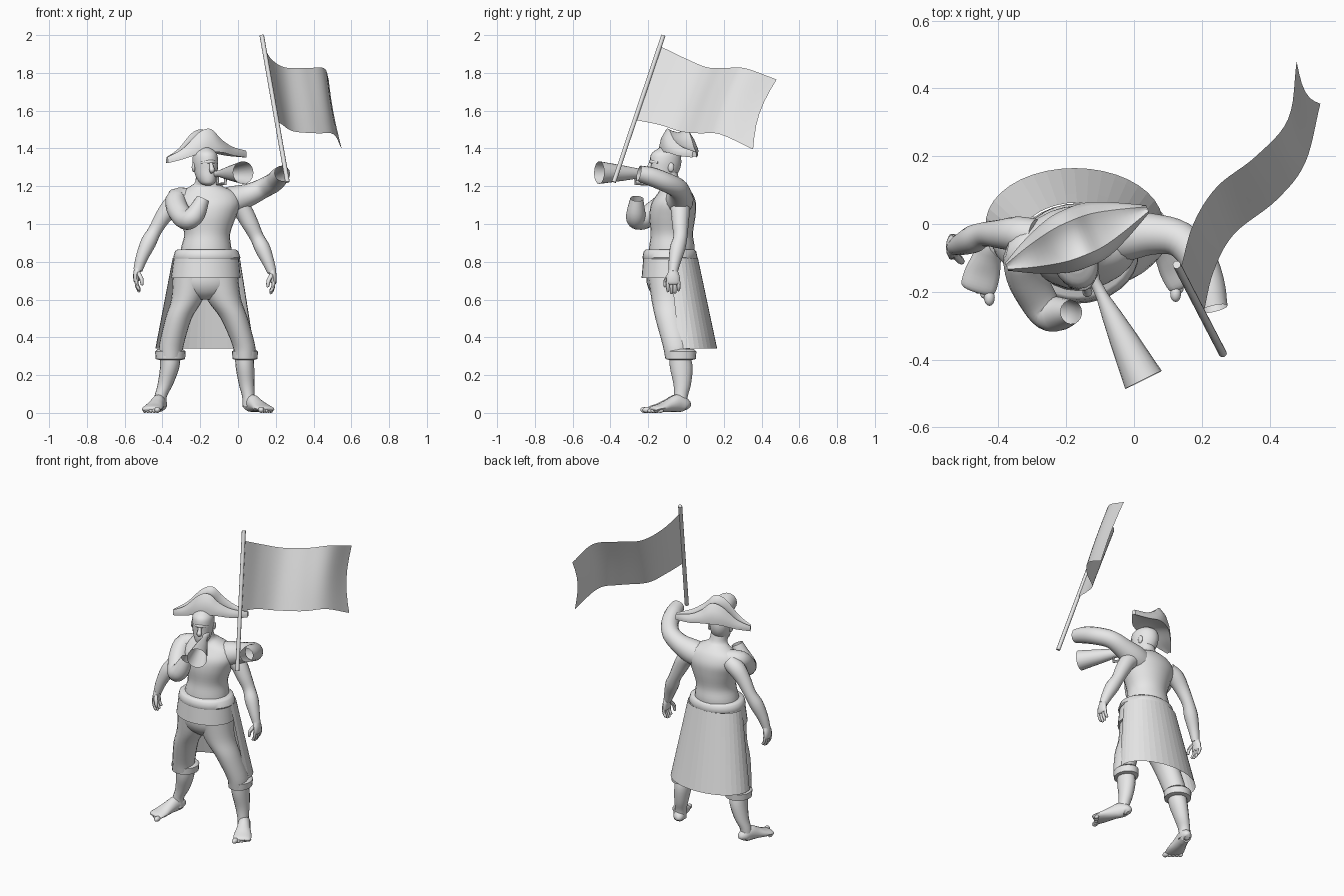
import bpy, bmesh, math
from mathutils import Vector

grey = bpy.data.materials.new("plain_grey")
grey.diffuse_color = (0.8, 0.8, 0.8, 1)


def spline(rows, steps):
    """Catmull-Rom interpolation through equal-length tuples."""
    p = [Vector(r) for r in rows]
    p = [2 * p[0] - p[1]] + p + [2 * p[-1] - p[-2]]
    out = []
    for i in range(1, len(p) - 2):
        a, b, c, d = p[i - 1:i + 3]
        for k in range(steps):
            t = k / steps
            out.append(0.5 * (2 * b + (c - a) * t + (2 * a - 5 * b + 4 * c - d) * t * t
                              + (3 * b - a - 3 * c + d) * t ** 3))
    return out + [p[-2]]


def grid(name, rings, closed=True, caps=(False, False), angle=45):
    """Skin a list of point rings into one surface."""
    bm = bmesh.new()
    vs = [[bm.verts.new(p) for p in r] for r in rings]
    n = len(vs[0])
    for r0, r1 in zip(vs, vs[1:]):
        for i in range(n if closed else n - 1):
            j = (i + 1) % n
            bm.faces.new((r0[i], r0[j], r1[j], r1[i]))
    if caps[0]:
        bm.faces.new(vs[0][::-1])
    if caps[1]:
        bm.faces.new(vs[-1])
    bmesh.ops.recalc_face_normals(bm, faces=bm.faces)
    me = bpy.data.meshes.new(name)
    bm.to_mesh(me)
    bm.free()
    me.materials.append(grey)
    ob = bpy.data.objects.new(name, me)
    bpy.context.collection.objects.link(ob)
    bpy.context.view_layer.objects.active = ob
    ob.select_set(True)
    bpy.ops.object.shade_smooth_by_angle(angle=math.radians(angle))
    ob.select_set(False)
    return ob


def sweep(name, rows, ref=(1, 0, 0), n=16, steps=4, caps=(True, True), flat=False):
    """Elliptical tube; rows are x, y, z, half width, half depth. flat keeps rings level."""
    rows = [tuple(r) if len(r) == 5 else (*r, r[3]) for r in rows]
    pts = spline(rows, steps) if steps > 1 else [Vector(r) for r in rows]
    cs = [Vector(p[:3]) for p in pts]
    rings = []
    for i, c in enumerate(cs):
        t = cs[min(i + 1, len(cs) - 1)] - cs[max(i - 1, 0)]
        t = Vector((0, 0, 1)) if flat else t.normalized()
        r = Vector(ref)
        side = (r - t * r.dot(t)).normalized()
        up = t.cross(side)
        a, b = max(pts[i][3], 0.001), max(pts[i][4], 0.001)
        rings.append([c + side * a * math.cos(w) + up * b * math.sin(w)
                      for w in (2 * math.pi * k / n for k in range(n))])
    return grid(name, rings, caps=caps)


def blob(name, x, y, z, rx, ry, rz):
    k = [i * math.pi / 10 for i in range(11)]
    sweep(name, [(x, y, z - rz * math.cos(a), rx * math.sin(a), ry * math.sin(a)) for a in k],
          steps=1, flat=True)


# Torso and neck
sweep("torso", [(-.17, -.08, .82, .14, .12), (-.168, -.075, .88, .132, .12), (-.163, -.075, .95, .122, .112),
                (-.16, -.072, 1.04, .15, .122), (-.16, -.065, 1.11, .172, .118), (-.16, -.058, 1.165, .15, .09),
                (-.168, -.065, 1.2, .085, .065), (-.172, -.085, 1.225, .054, .055), (-.174, -.1, 1.28, .05, .052)],
      n=24, flat=True)

# Head, turned towards the speaking trumpet
F = Vector((.36, -.93, 0))
S = Vector((.93, .36, 0))
H = Vector((-.172, -.112, 0))
rings = []
for z, f, w, d in spline([(1.205, .035, .015, .015), (1.215, .03, .036, .045), (1.245, .015, .052, .068),
                          (1.29, 0, .062, .082), (1.335, -.004, .066, .086), (1.375, -.004, .058, .075),
                          (1.405, -.004, .025, .03)], 4):
    rings.append([H + Vector((0, 0, z)) + F * (f + d * math.sin(a)) + S * w * math.cos(a)
                  for a in (2 * math.pi * k / 20 for k in range(20))])
grid("head", rings, caps=(True, True))


def on_head(f, s, z):
    return (*(H + F * f + S * s + Vector((0, 0, z)))[:], )


sweep("nose", [(*on_head(.078, 0, 1.33), .008), (*on_head(.09, 0, 1.3), .012),
               (*on_head(.095, 0, 1.285), .015), (*on_head(.08, 0, 1.272), .006)], n=10)
sweep("brow", [(*on_head(.055, -.045, 1.325), .006), (*on_head(.08, 0, 1.33), .01),
               (*on_head(.055, .045, 1.325), .006)], ref=(0, 0, 1), n=10)
for s in (-1, 1):
    blob("ear", *on_head(-.01, .064 * s, 1.3), .01, .017, .025)

# Cocked hat: wide brim panels folded up around a lower crown
fold = [(-1, 0), (-1.02, .3), (-.88, .7), (-.62, 1), (-.45, .93), (0, .84), (.4, .9),
        (.6, .97), (.88, .65), (1.02, .3), (1, 0), (.5, .12), (0, .16), (-.5, .12)]
rings = []
for s, lo, hi, w in spline([(-.228, 1.322, 1.355, .012), (-.15, 1.345, 1.4, .052), (-.065, 1.375, 1.485, .083),
                            (0, 1.38, 1.503, .09), (.06, 1.378, 1.45, .085), (.13, 1.362, 1.41, .058),
                            (.222, 1.352, 1.388, .012)], 5):
    rings.append([Vector((-.165, -.04, lo + (hi - lo) * h)) + Vector((.925, .38, 0)) * s
                  + Vector((-.38, .925, 0)) * w * v for v, h in fold])
grid("cocked_hat", rings, caps=(True, True), angle=35)

# Speaking trumpet with open bell and handle
mouth, bell = Vector((-.125, -.15, 1.265)), Vector((.028, -.46, 1.272))
prof = [(0, .024), (.06, .016), (.2, .018), (.38, .029), (.6, .041), (1, .06), (.98, .055), (.6, .035), (.4, .02)]
sweep("speaking_trumpet", [(*mouth.lerp(bell, t), r, r) for t, r in prof[:6]], n=20, steps=1, caps=(True, False))
sweep("trumpet_handle", [(*mouth.lerp(bell, .12), .008), (*(mouth.lerp(bell, .1) - Vector((0, 0, .055))), .008),
                         (*(mouth.lerp(bell, .38) - Vector((0, 0, .055))), .008),
                         (*mouth.lerp(bell, .38), .008)], ref=S, n=8, steps=1)

# Belt, hip wrap, and trousers seat
sweep("belt", [(-.165, -.085, .815, .174, .142), (-.165, -.085, .822, .178, .146), (-.166, -.085, .855, .168, .139),
               (-.166, -.085, .865, .155, .128)], n=32, steps=1, flat=True)
sweep("hip_wrap", [(-.17, -.088, .715, .184, .147), (-.168, -.086, .82, .172, .14)], n=32, steps=1, flat=True)
sweep("trouser_seat", [(-.17, -.085, .8, .16, .12), (-.17, -.09, .7, .172, .12), (-.17, -.088, .64, .14, .1),
                       (-.17, -.085, .6, .05, .06)], n=24, flat=True)

# Open-fronted coat skirt hanging behind
rings = []
for t in (0, .2, .5, 1):
    rx, ry, cy = .178 + .084 * t, .125 + .04 * t, -.062 + .062 * t
    rings.append([Vector((-.168 - .008 * t + rx * math.cos(a), cy + ry * math.sin(a), .82 - .48 * t))
                  for a in (math.radians(-12 + 204 * k / 22) for k in range(23))])
grid("coat_skirt", rings, closed=False, angle=5)

# Trouser legs, cuffs, bare shins
legs = {"left": [(-.245, -.09, .72, .1, .11), (-.27, -.088, .6, .084, .095), (-.315, -.08, .5, .07, .082),
                 (-.352, -.052, .36, .065, .072), (-.358, -.045, .29, .06, .065)],
        "right": [(-.1, -.09, .72, .1, .11), (-.073, -.088, .6, .09, .095), (-.02, -.08, .5, .072, .082),
                  (.03, -.052, .36, .06, .072), (.037, -.045, .29, .056, .065)]}
shins = {"left": [(-.358, -.035, .32, .055, .055), (-.362, -.025, .24, .051, .06), (-.385, -.02, .15, .041, .046),
                  (-.41, -.027, .085, .033, .036), (-.412, -.03, .03, .035, .038)],
         "right": [(.033, -.035, .32, .05, .055), (.037, -.025, .24, .049, .06), (.046, -.02, .15, .041, .046),
                   (.055, -.027, .085, .033, .036), (.06, -.03, .03, .035, .038)]}
feet = {"left": ((-.405, 0), (-.28, -.96)), "right": ((.05, 0), (.5, -.866))}
for sd in legs:
    sweep(sd + "_trouser_leg", legs[sd], n=20, flat=True)
    sweep(sd + "_shin", shins[sd], n=16, flat=True)
    x, y = legs[sd][-1][0], -.028
    k = .078 if sd == "left" else .066
    sweep(sd + "_trouser_cuff", [(x, y, .28, k - .02, .06), (x, y, .285, k, .08), (x, y, .325, k + .003, .083),
                                 (x, y, .338, k - .012, .07)], n=20, steps=1, flat=True)
    # Bare foot with five toes
    (hx, hy), (dx, dy) = feet[sd]
    prof = [(-.008, .015, .02), (.005, .032, .036), (.05, .036, .047), (.1, .042, .036),
            (.15, .052, .024), (.195, .052, .016), (.205, .04, .01)]
    sweep(sd + "_foot", [(hx + dx * t, hy + dy * t, h + .004, w, h) for t, w, h in prof], ref=(-dy, dx, 0))
    big = 1 if sd == "left" else -1
    for i in range(5):
        v = big * (.04 - .02 * i)
        t = .215 - .009 * i
        r = .016 if i == 0 else .011
        px, py = hx + dx * t - dy * v, hy + dy * t + dx * v
        blob(sd + "_toe", px, py, r, r, r * 1.5, r)

# Two hanging arms with hands
arms = {"left": (-1, [(-.29, -.035, 1.13, .05), (-.345, -.03, 1.1, .052), (-.395, -.03, 1.04, .043),
                      (-.44, -.03, .965, .036), (-.475, -.045, .9, .041), (-.51, -.06, .82, .032),
                      (-.53, -.068, .755, .024)]),
        "right": (1, [(-.03, -.035, 1.12, .055), (.025, -.03, 1.07, .05), (.065, -.03, 1.0, .044),
                      (.1, -.03, .93, .037), (.13, -.045, .87, .041), (.16, -.06, .80, .032),
                      (.18, -.068, .745, .024)])}
for sd, (m, rows) in arms.items():
    sweep(sd + "_hanging_arm", rows, ref=(0, 1, 0))
    x, y, z = rows[-1][:3]
    sweep(sd + "_palm", [(x, y, z + .01, .024, .02), (x + m * .007, y, z - .025, .035, .018),
                         (x + m * .008, y, z - .055, .036, .015), (x + m * .006, y, z - .064, .03, .008)],
          ref=(0, 1, 0), n=12)
    for i in range(4):
        fy = y - .028 + .019 * i
        ln = (.045, .055, .052, .04)[i]
        sweep(sd + "_finger", [(x + m * .008, fy, z - .05, .01), (x + m * .006, fy, z - .055 - ln * .5, .009),
                               (x - m * .006, fy, z - .055 - ln, .008), (x - m * .009, fy, z - .06 - ln, .003)],
              ref=(0, 1, 0), n=8, steps=2)
    sweep(sd + "_thumb", [(x - m * .002, y - .02, z - .015, .012), (x - m * .018, y - .04, z - .045, .011),
                          (x - m * .022, y - .042, z - .075, .008), (x - m * .022, y - .042, z - .08, .003)],
          ref=(0, 1, 0), n=8, steps=2)

# Raised arm and folded arm, both ending in open sleeves
sweep("raised_arm", [(-.13, -.05, 1.1, .07), (-.03, -.035, 1.125, .075), (.06, -.03, 1.155, .06),
                     (.135, -.045, 1.19, .053), (.19, -.105, 1.22, .052), (.218, -.18, 1.25, .05),
                     (.235, -.25, 1.268, .042)], ref=(0, 0, 1), caps=(True, False))
sweep("folded_arm", [(-.25, -.05, 1.13, .06), (-.325, -.085, 1.135, .055), (-.32, -.15, 1.08, .058),
                     (-.285, -.22, 1.03, .056), (-.255, -.262, 1.025, .052), (-.22, -.265, 1.06, .05),
                     (-.185, -.26, 1.135, .035)], ref=(.5, .3, .8), caps=(True, False))

# Flagpole and waving flag
sweep("flagpole", [(.262, -.382, 1.222, .012), (.126, -.12, 1.998, .012)], n=10, steps=1)
top = spline([(.137, -.135, 1.94), (.175, 0, 1.875), (.245, .11, 1.83), (.36, .2, 1.825), (.455, .31, 1.825),
              (.48, .48, 1.765)], 6)
low = spline([(.205, -.265, 1.55), (.235, -.14, 1.525), (.295, -.03, 1.49), (.42, .07, 1.48), (.505, .18, 1.475),
              (.55, .355, 1.395)], 6)
rings = []
for i, (a, b) in enumerate(zip(top, low)):
    pull = .03 * (i / (len(top) - 1)) ** 3
    rings.append([a.lerp(b, j / 6) - Vector((.3, .95, -.2)) * pull * math.sin(math.pi * j / 6) for j in range(7)])
grid("flag", rings, closed=False)
